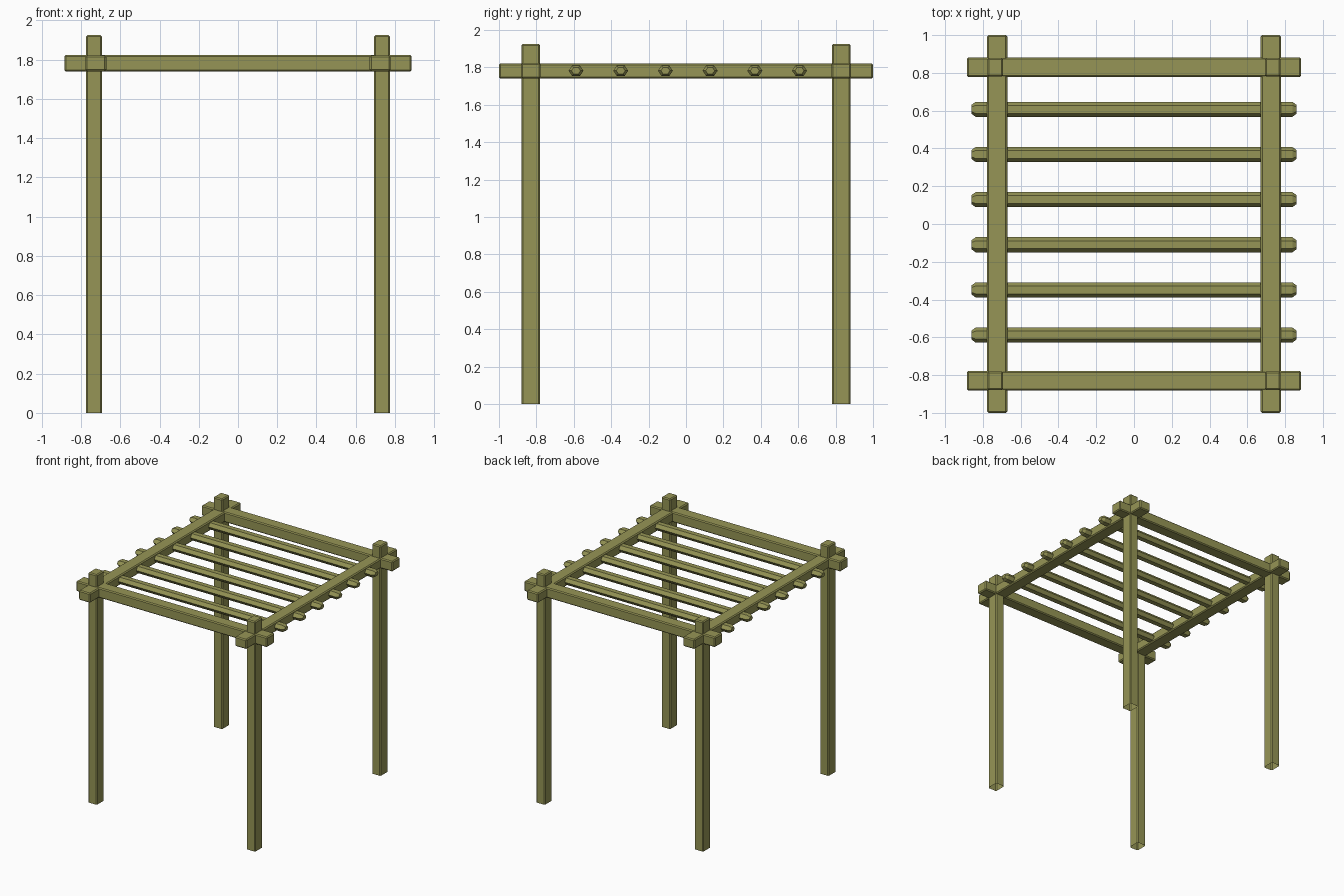
import bpy, bmesh, math
from mathutils import Vector

default = bpy.data.objects.get("Cube")
if default:
    bpy.data.objects.remove(default, do_unlink=True)

# Single olive timber colour
OLIVE = (0.305, 0.302, 0.092, 1.0)
timber = bpy.data.materials.new("olive_timber")
timber.use_nodes = True
timber.diffuse_color = OLIVE
bsdf = timber.node_tree.nodes["Principled BSDF"]
bsdf.inputs["Base Color"].default_value = OLIVE
bsdf.inputs["Roughness"].default_value = 0.8


def finish(bm, name, location):
    mesh = bpy.data.meshes.new(name)
    bm.to_mesh(mesh)
    bm.free()
    mesh.materials.append(timber)
    obj = bpy.data.objects.new(name, mesh)
    obj.location = location
    bpy.context.collection.objects.link(obj)
    return obj


def timber_box(name, center, size, open_bottom=False):
    """Squared timber with chamfered edges."""
    bm = bmesh.new()
    bmesh.ops.create_cube(bm, size=1)
    bmesh.ops.scale(bm, vec=Vector(size), verts=bm.verts)
    if open_bottom:
        bm.normal_update()
        base = [f for f in bm.faces if f.normal.z < -0.9]
        bmesh.ops.delete(bm, geom=base, context="FACES_ONLY")
    obj = finish(bm, name, center)
    bevel = obj.modifiers.new("chamfer", "BEVEL")
    bevel.width = 0.008
    bevel.segments = 1
    return obj


def rung(name, y):
    """Flattened six-sided pole along x with tapered ends."""
    profile = [(0.04, 0), (0.021, 0.028), (-0.021, 0.028),
               (-0.04, 0), (-0.021, -0.028), (0.021, -0.028)]
    stations = [(-0.86, 0.6), (-0.838, 1), (0.838, 1), (0.86, 0.6)]
    bm = bmesh.new()
    rings = [[bm.verts.new((x, py * s, pz * s)) for py, pz in profile]
             for x, s in stations]
    for a, b in zip(rings, rings[1:]):
        for i in range(len(profile)):
            j = (i + 1) % len(profile)
            bm.faces.new((a[i], a[j], b[j], b[i]))
    bm.faces.new(rings[0])
    bm.faces.new(rings[-1])
    bmesh.ops.recalc_face_normals(bm, faces=bm.faces)
    return finish(bm, name, (0, y, 1.782))


sides = (("left", 1), ("right", -1))
ends = (("front", -1), ("back", 1))

# Corner posts
for side, sx in sides:
    for end, sy in ends:
        timber_box(f"{end}_{side}_post", (sx * 0.734, sy * 0.83, 0.9625),
                   (0.082, 0.1, 1.925), open_bottom=True)

# Side beams running front to back
for side, sx in sides:
    timber_box(f"{side}_beam", (sx * 0.724, 0, 1.781), (0.106, 2.0, 0.081))

# Cross beams at the front and back
for end, sy in ends:
    timber_box(f"{end}_cross_beam", (0, sy * 0.83, 1.782), (1.77, 0.102, 0.085))

# Roof rungs
for i in range(6):
    rung(f"roof_rung_{i + 1}", -0.588 + 0.239 * i)
